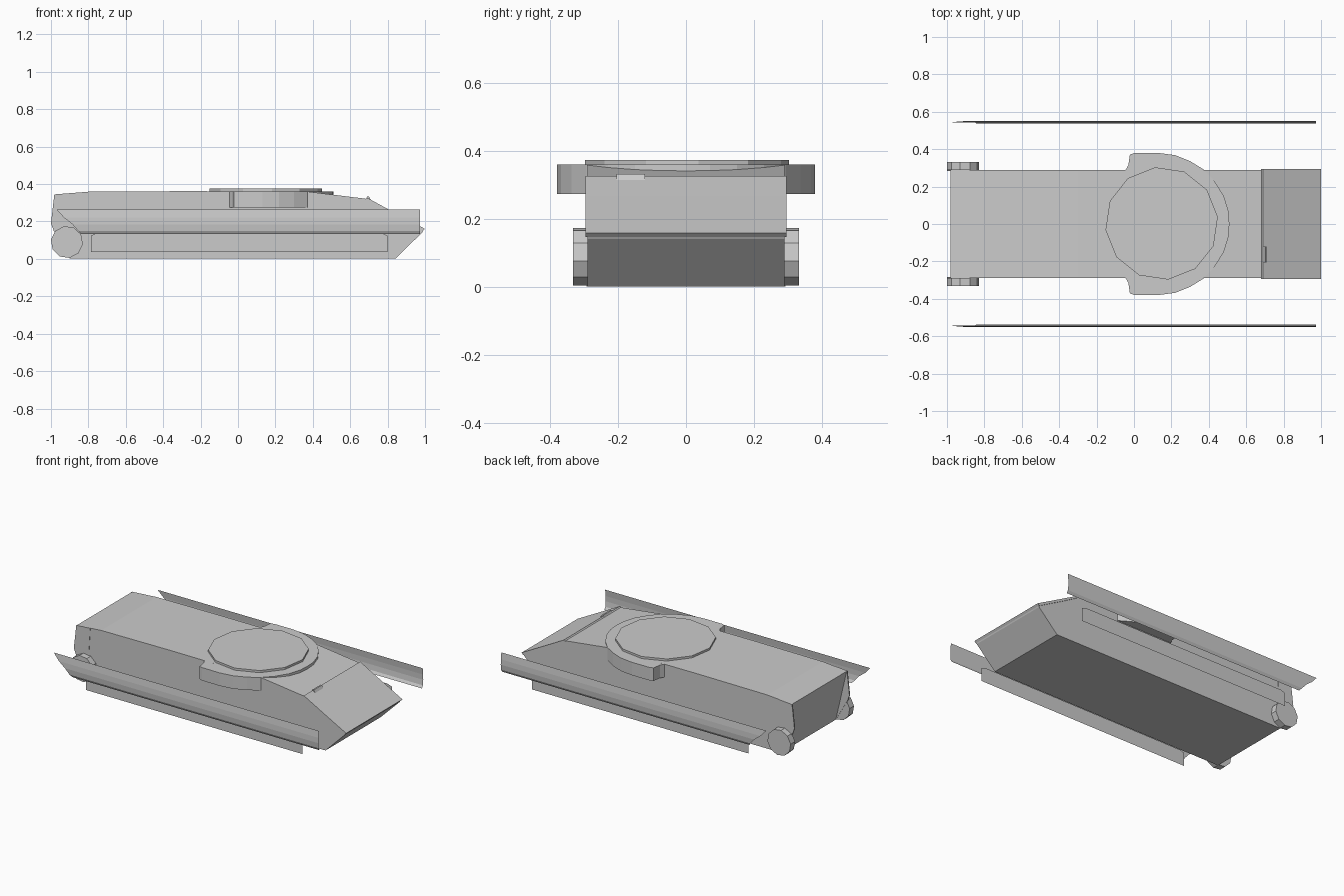
import bpy, bmesh, math
from mathutils import Vector, Matrix

if "Cube" in bpy.data.objects:
    bpy.data.objects.remove(bpy.data.objects["Cube"])


def prism(name, pts, vec):
    """Closed solid: planar outline pushed along vec."""
    bm = bmesh.new()
    face = bm.faces.new([bm.verts.new(p) for p in pts])
    ext = bmesh.ops.extrude_face_region(bm, geom=[face])
    moved = [g for g in ext["geom"] if isinstance(g, bmesh.types.BMVert)]
    bmesh.ops.translate(bm, verts=moved, vec=Vector(vec))
    bmesh.ops.recalc_face_normals(bm, faces=bm.faces)
    return finish(name, bm)


def finish(name, bm):
    me = bpy.data.meshes.new(name)
    bm.to_mesh(me)
    bm.free()
    ob = bpy.data.objects.new(name, me)
    bpy.context.collection.objects.link(ob)
    return ob


def side_prism(name, prof, y0, y1):
    return prism(name, [(x, y0, z) for x, z in prof], (0, y1 - y0, 0))


def drum(name, loc, radius, depth, sides, rot):
    bm = bmesh.new()
    bmesh.ops.create_cone(bm, cap_ends=True, segments=sides, radius1=radius,
                          radius2=radius, depth=depth,
                          matrix=Matrix.Translation(loc) @ rot)
    return finish(name, bm)


def sheet(name, rows):
    """Thin open panel; each row is (x start, x end, y, z)."""
    bm = bmesh.new()
    vs = [[bm.verts.new((a, y, z)), bm.verts.new((b, y, z))] for a, b, y, z in rows]
    for p, q in zip(vs, vs[1:]):
        f = (p[0], p[1], q[1], q[0])
        bm.faces.new(f if rows[0][2] < 0 else f[::-1])
    bm.normal_update()
    return finish(name, bm)


# Hull body
W = 0.29
side_prism("hull", [(-0.90, 0.003), (-0.98, 0.345), (-0.80, 0.359), (-0.3, 0.362),
                    (0.37, 0.36), (0.68, 0.322), (0.80, 0.264), (0.995, 0.16),
                    (0.985, 0.142), (0.845, 0.003)], -W, W)

# Front glacis plate, a little wider than the hull
side_prism("glacis_plate", [(0.68, 0.318), (0.69, 0.327), (0.80, 0.267), (1.0, 0.16),
                            (0.988, 0.148), (0.80, 0.25)], -0.295, 0.295)

# Periscope block on the glacis
side_prism("driver_periscope", [(0.68, 0.31), (0.69, 0.333), (0.70, 0.333), (0.715, 0.308)],
           -0.205, -0.12)

# Turret collar bulging past both hull sides
half = [(-0.05, 0.28), (-0.03, 0.315), (-0.022, 0.37), (0.0, 0.379), (0.13, 0.38),
        (0.22, 0.368), (0.30, 0.336), (0.37, 0.293), (0.43, 0.23), (0.48, 0.15), (0.505, 0.07)]
outline = half + [(0.51, 0)] + [(x, -y) for x, y in reversed(half)]
prism("turret_collar", [(x, y, 0.275) for x, y in outline], (0, 0, 0.086))

# Twelve-sided turret ring cover
drum("turret_ring_cover", (0.148, 0.003, 0.363), 0.302, 0.024, 12,
     Matrix.Rotation(math.radians(6.5), 4, 'Z'))

for s, side in ((-1, "right"), (1, "left")):
    # Rear flanges reaching past the sloping rear plate
    side_prism(side + "_rear_flange", [(-0.90, 0.003), (-0.985, 0.15), (-1.0, 0.19),
                                       (-0.982, 0.345), (-0.88, 0.352)],
               s * 0.284, s * 0.292)
    # Drive wheels
    drum(side + "_drive_wheel", (-0.915, s * 0.309, 0.09), 0.086, 0.046, 10,
         Matrix.Rotation(math.pi / 2, 4, 'X') @ Matrix.Rotation(math.radians(10), 4, 'Z'))
    # Outer curved skirts with slanted rear end
    sheet(side + "_skirt", [(-0.84, 0.974, s * 0.536, 0.133), (-0.855, 0.974, s * 0.546, 0.15),
                            (-0.885, 0.974, s * 0.55, 0.185), (-0.93, 0.974, s * 0.549, 0.22),
                            (-0.97, 0.974, s * 0.544, 0.264)])
    # Inner flat panels
    sheet(side + "_track_panel", [(-0.786, 0.80, s * 0.469, 0.036),
                                  (-0.786, 0.80, s * 0.469, 0.125),
                                  (-0.755, 0.768, s * 0.469, 0.136)])
